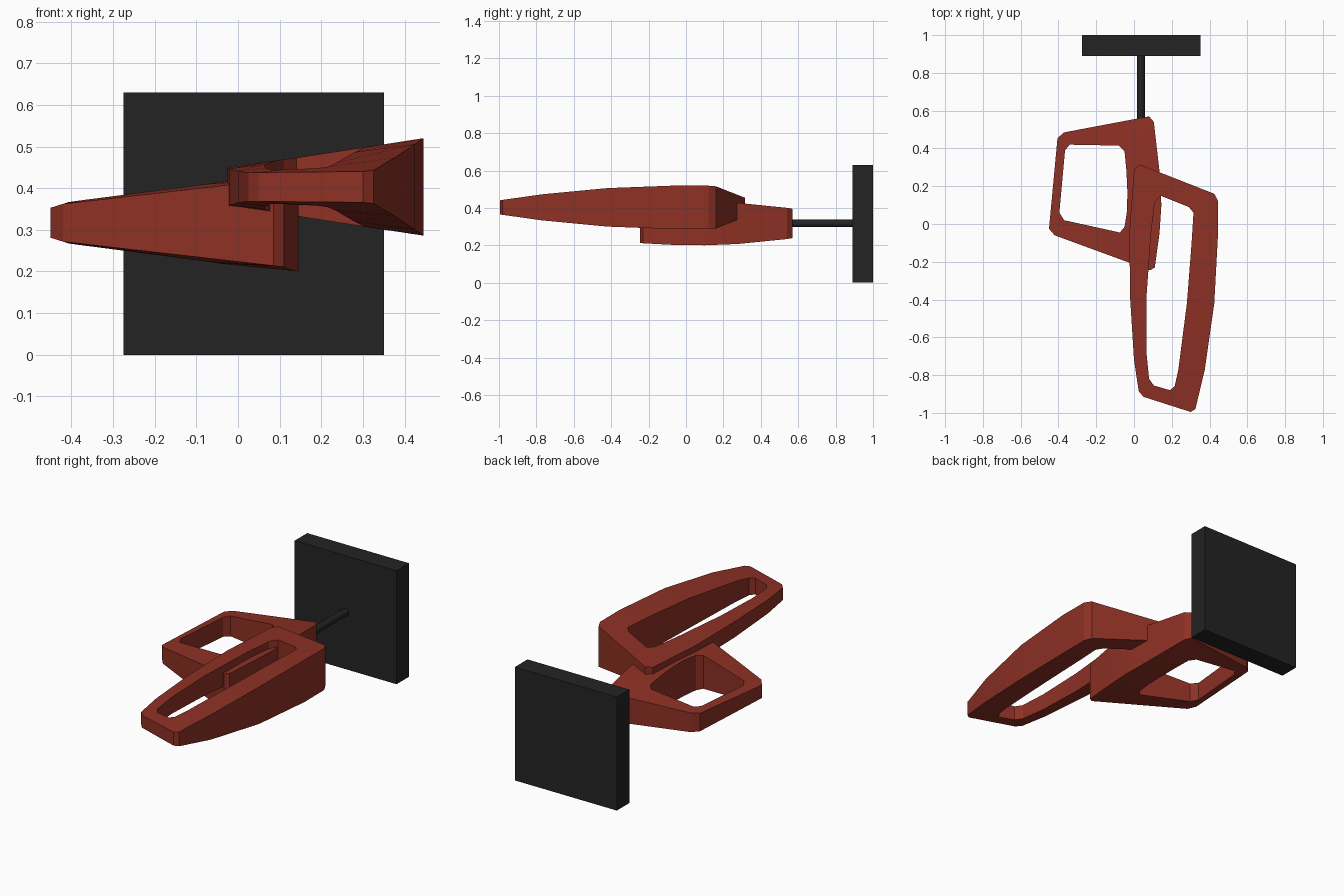
import bpy, bmesh, math

if "Cube" in bpy.data.objects:
    bpy.data.objects.remove(bpy.data.objects["Cube"])


def material(name, rgb):
    m = bpy.data.materials.new(name)
    m.diffuse_color = (*rgb, 1)
    m.use_nodes = True
    m.node_tree.nodes["Principled BSDF"].inputs["Base Color"].default_value = m.diffuse_color
    return m


RED = material("brick red", (0.27, 0.03, 0.018))
BLACK = material("soft black", (0.017, 0.017, 0.017))


def ring(name, outer, inner, zc, half):
    """Closed frame between two loops; half(x, y) is the half thickness."""
    bm = bmesh.new()
    loops = [[bm.verts.new((x, y, zc + s * half(x, y))) for x, y in pts]
             for pts, s in ((outer, 1), (inner, 1), (inner, -1), (outer, -1))]
    n = len(outer)
    for k in range(4):
        a, b = loops[k], loops[(k + 1) % 4]
        for i in range(n):
            j = (i + 1) % n
            bm.faces.new((a[i], a[j], b[j], b[i]))
    bmesh.ops.recalc_face_normals(bm, faces=bm.faces)
    me = bpy.data.meshes.new(name)
    bm.to_mesh(me)
    bm.free()
    ob = bpy.data.objects.new(name, me)
    bpy.context.collection.objects.link(ob)
    me.materials.append(RED)
    bpy.ops.object.select_all(action='DESELECT')
    ob.select_set(True)
    bpy.context.view_layer.objects.active = ob
    bpy.ops.object.shade_smooth_by_angle(angle=math.radians(25))
    return ob


# rear, lower frame: thickens from its left edge to a bowed right edge
def rear_half(x, y):
    right = 0.117 - 0.14 * (y - 0.05) ** 2
    if x < -0.405:
        return 0.036 + (x + 0.45) / 0.045 * 0.014
    return 0.05 + (right - 0.05) * min((x + 0.405) / 0.505, 1)


ring("rear_frame",
     [(-.405, .455), (-.37, .485), (.08, .57), (.105, .54), (.135, .28), (.145, .1),
      (.135, -.05), (.11, -.23), (.085, -.245), (-.42, -.06), (-.45, -.025)],
     [(-.365, .39), (-.34, .42), (-.08, .415), (-.05, .385), (-.04, .28), (-.035, .17),
      (-.037, .07), (-.05, -.015), (-.075, -.045), (-.37, .02), (-.395, .06)],
     0.317, rear_half)


# front, upper frame: long, thin on the left and at the tip
def front_half(x, y):
    xl, xr = -0.025 + 0.06 * y * y, 0.445 - 0.12 * y * y
    t = max(0, min(1, (x - xl) / (xr - xl)))
    left, right = 0.046 - 0.015 * y * y, 0.117 - 0.08 * y * y
    return left + (right - left) * t


ring("front_frame",
     [(0, .29), (.03, .315), (.425, .16), (.445, .12), (.445, -.05), (.425, -.42),
      (.375, -.77), (.325, -.98), (.30, -.995), (.05, -.915), (.025, -.885),
      (0, -.72), (-.02, -.4), (-.025, -.05)],
     [(.11, .115), (.14, .15), (.29, .09), (.315, .06), (.305, -.1), (.28, -.42),
      (.235, -.77), (.215, -.86), (.19, -.88), (.105, -.855), (.08, -.82),
      (.065, -.67), (.065, -.4), (.09, -.05)],
     0.403, front_half)

# square wall plate
bpy.ops.mesh.primitive_cube_add(size=1, location=(0.038, 0.945, 0.315))
plate = bpy.context.object
plate.name = "wall_plate"
plate.scale = (0.626, 0.11, 0.63)
plate.data.materials.append(BLACK)

# round rod from the plate to the rear frame
bpy.ops.mesh.primitive_cylinder_add(vertices=24, radius=0.02, depth=0.37,
                                    location=(0.037, 0.725, 0.317),
                                    rotation=(math.pi / 2, 0, 0))
rod = bpy.context.object
rod.name = "support_rod"
rod.data.materials.append(BLACK)
bpy.ops.object.shade_smooth_by_angle(angle=math.radians(30))
